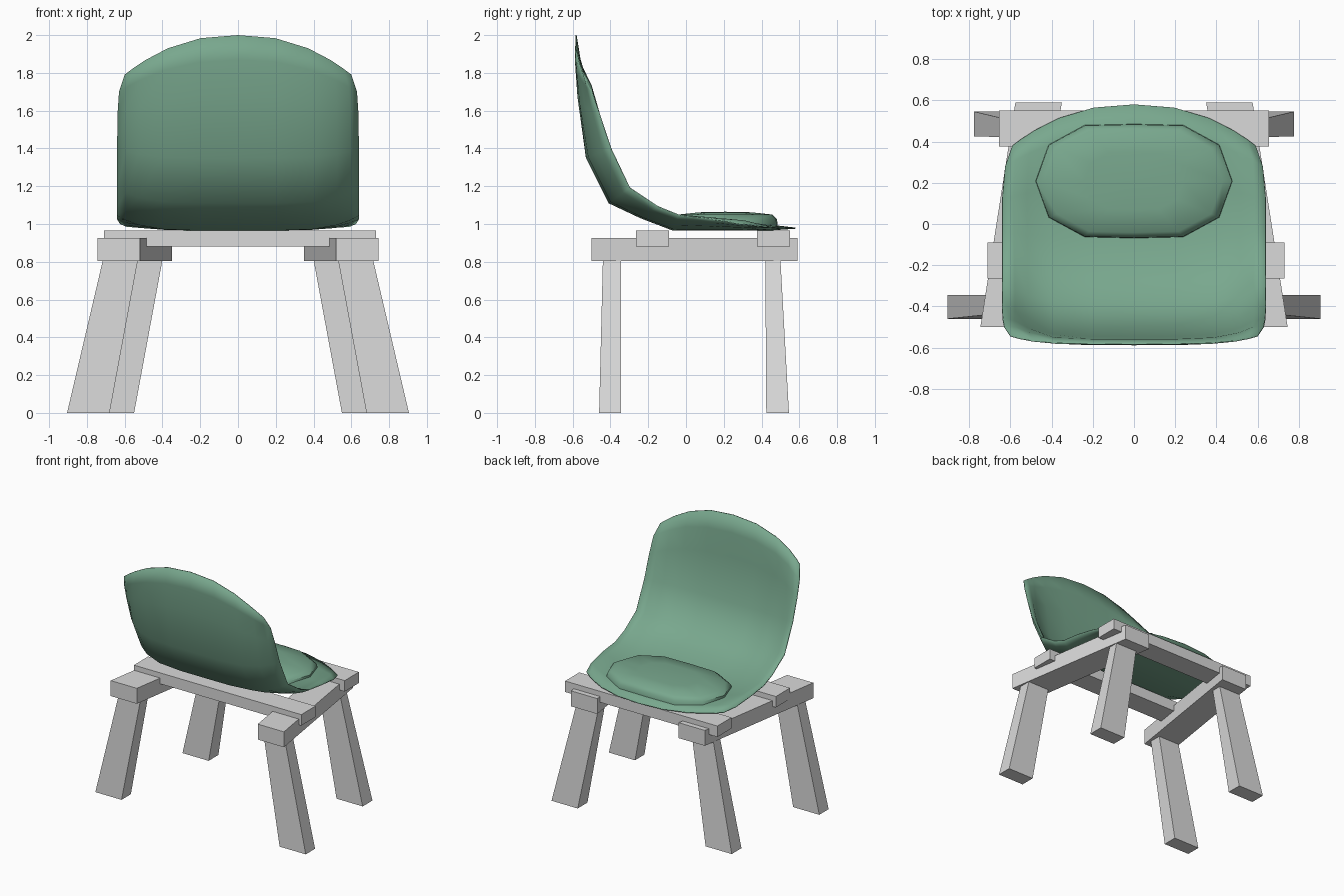
import bpy, math

cube = bpy.data.objects.get("Cube")
if cube:
    bpy.data.objects.remove(cube, do_unlink=True)


def material(name, rgb):
    mat = bpy.data.materials.new(name)
    mat.use_nodes = True
    mat.diffuse_color = (*rgb, 1)
    bsdf = mat.node_tree.nodes["Principled BSDF"]
    bsdf.inputs["Base Color"].default_value = (*rgb, 1)
    bsdf.inputs["Roughness"].default_value = 0.7
    return mat


GREEN = material("soft_green", (0.19, 0.39, 0.27))
GREY = material("light_grey", (0.7, 0.7, 0.7))


def make(name, verts, faces, mat, smooth=False):
    mesh = bpy.data.meshes.new(name)
    mesh.from_pydata(verts, [], faces)
    mesh.materials.append(mat)
    for p in mesh.polygons:
        p.use_smooth = smooth
    obj = bpy.data.objects.new(name, mesh)
    bpy.context.collection.objects.link(obj)
    return obj


def beam(name, start, end):
    """Straight beam between two four-cornered ends."""
    n = 4
    sides = [(i, (i + 1) % n, (i + 1) % n + n, i + n) for i in range(n)]
    obj = make(name, start + end, [(3, 2, 1, 0), (4, 5, 6, 7)] + sides, GREY)
    # Keep faces pointing outward on mirrored beams
    centre = sum((v.co for v in obj.data.vertices), obj.data.vertices[0].co * 0) / 8
    face = obj.data.polygons[0]
    if face.normal.dot(face.center - centre) < 0:
        obj.data.flip_normals()


def rect_z(x0, x1, y0, y1, z):
    return [(x0, y0, z), (x1, y0, z), (x1, y1, z), (x0, y1, z)]


def rect_y(x0, x1, z0, z1, y):
    return [(x0, y, z0), (x0, y, z1), (x1, y, z1), (x1, y, z0)]


# Splayed legs and converging side rails
for side, s in (("left", 1), ("right", -1)):
    beam(f"back_leg_{side}", rect_z(s * 0.68, s * 0.905, -0.46, -0.345, 0),
         rect_z(s * 0.53, s * 0.715, -0.44, -0.345, 0.81))
    beam(f"front_leg_{side}", rect_z(s * 0.55, s * 0.775, 0.425, 0.545, 0),
         rect_z(s * 0.4, s * 0.585, 0.42, 0.5, 0.81))
    beam(f"side_rail_{side}", rect_y(s * 0.52, s * 0.745, 0.805, 0.925, -0.5),
         rect_y(s * 0.35, s * 0.575, 0.805, 0.925, 0.59))

# Cross bars carrying the seat
beam("back_cross_bar", rect_z(-0.71, 0.73, -0.265, -0.09, 0.88),
     rect_z(-0.71, 0.73, -0.265, -0.09, 0.965))
beam("front_cross_bar", rect_z(-0.655, 0.655, 0.375, 0.55, 0.88),
     rect_z(-0.655, 0.655, 0.375, 0.55, 0.965))

# Seat shell rows: centre y, centre z, half width, edge y, edge z
rows = [
    (0.58, 0.975, 0.59, 0.38, 0.985),
    (0.45, 0.966, 0.625, 0.28, 1.0),
    (0.2, 0.965, 0.64, 0.12, 1.025),
    (-0.07, 0.965, 0.64, -0.04, 1.045),
    (-0.24, 1.03, 0.64, -0.15, 1.09),
    (-0.41, 1.11, 0.64, -0.3, 1.19),
    (-0.53, 1.35, 0.64, -0.4, 1.4),
    (-0.575, 1.68, 0.638, -0.46, 1.58),
    (-0.588, 1.87, 0.63, -0.5, 1.7),
    (-0.585, 2.0, 0.6, -0.545, 1.79),
]
half = [0.33, 0.62, 0.82, 0.93, 1]
cols = [-t for t in reversed(half)] + [0] + half
BOW, CURL = 2.3, 5
verts, rim = [], []
for r, (y, z, w, ey, ez) in enumerate(rows):
    y_power = BOW if y > 0 else CURL
    z_power = BOW if z > 1.5 else CURL
    for t in cols:
        if r in (0, len(rows) - 1) or abs(t) == 1:
            rim.append(len(verts))
        verts.append((w * t, y + (ey - y) * abs(t) ** y_power,
                      z + (ez - z) * abs(t) ** z_power))
n = len(cols)
faces = [(r * n + c, r * n + c + 1, (r + 1) * n + c + 1, (r + 1) * n + c)
         for r in range(len(rows) - 1) for c in range(n - 1)]
shell = make("seat_shell", verts, faces, GREEN, True)

# Shell is thick in the middle and thin at the rim
group = shell.vertex_groups.new(name="thickness")
group.add([i for i in range(len(verts)) if i not in rim], 1, "REPLACE")
solid = shell.modifiers.new("thickness", "SOLIDIFY")
solid.thickness = 0.03
solid.offset = -1
solid.vertex_group = "thickness"
solid.thickness_vertex_group = 0.2

# Cushion: shallow twelve-sided dome
SIDES = 12
rings = [(1, 0.985), (0.99, 1.025), (0.9, 1.05), (0.5, 1.062)]
verts = []
for scale, z in rings:
    for i in range(SIDES):
        a = math.tau * i / SIDES
        y = max(-1, min(1, 1.3 * math.sin(a)))
        if abs(math.sin(a)) < 0.9:
            y *= 0.98
        verts.append((0.48 * scale * math.cos(a), 0.208 + 0.277 * scale * y, z))
faces = [(k * SIDES + i, k * SIDES + (i + 1) % SIDES,
          (k + 1) * SIDES + (i + 1) % SIDES, (k + 1) * SIDES + i)
         for k in range(len(rings) - 1) for i in range(SIDES)]
top = len(verts)
verts.append((0, 0.208, 1.065))
faces += [(top - SIDES + i, top - SIDES + (i + 1) % SIDES, top) for i in range(SIDES)]
faces.append(tuple(reversed(range(SIDES))))
cushion = make("seat_cushion", verts, faces, GREEN, True)
cushion.data.set_sharp_from_angle(angle=math.radians(50))
